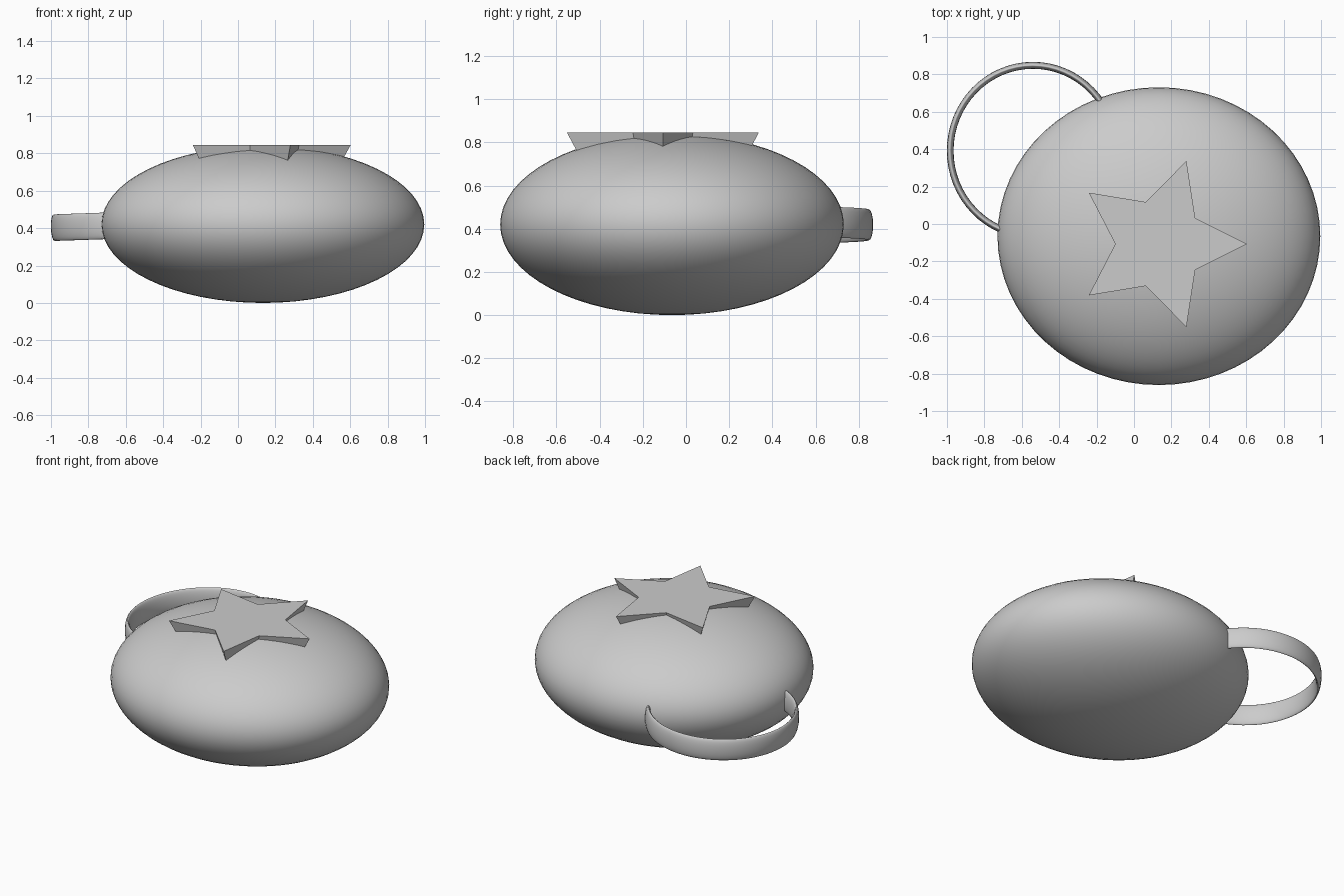
import bpy
import bmesh
from math import sin, cos, pi
from mathutils import Vector

if "Cube" in bpy.data.objects:
    bpy.data.objects.remove(bpy.data.objects["Cube"], do_unlink=True)

grey = bpy.data.materials.new("plain grey")
grey.use_nodes = True
colour = (0.6, 0.6, 0.6, 1)
grey.diffuse_color = colour
grey.node_tree.nodes["Principled BSDF"].inputs["Base Color"].default_value = colour


def finish(obj, name, smooth):
    obj.name = obj.data.name = name
    obj.data.materials.append(grey)
    if smooth:
        for face in obj.data.polygons:
            face.use_smooth = True


# Body: flattened smooth ellipsoid
bpy.ops.mesh.primitive_uv_sphere_add(segments=64, ring_count=32, radius=1,
                                     location=(0.133, -0.065, 0.42))
body = bpy.context.object
body.scale = (0.863, 0.796, 0.42)
finish(body, "body", True)

# Handle: slightly tilted ring, stretched into an upright band
bpy.ops.mesh.primitive_torus_add(major_segments=64, minor_segments=16,
                                 major_radius=0.443, minor_radius=0.018,
                                 location=(-0.54, 0.392, 0.418),
                                 rotation=(0, -0.035, 0))
handle = bpy.context.object
handle.scale = (1, 1.03, 3.95)
finish(handle, "handle", True)

# Star: flat-topped, tapering down into the body
center = Vector((0.136, -0.107, 0.845))
bm = bmesh.new()


def star_ring(scale, depth):
    ring = []
    for i in range(10):
        r = (0.236 if i % 2 else 0.467) * scale
        a = i * pi / 5
        ring.append(bm.verts.new(center + Vector((r * cos(a), r * sin(a), -depth))))
    return ring


top = star_ring(1, 0)
bottom = star_ring(0.7, 0.25)
bm.faces.new(top)
bm.faces.new(bottom[::-1])
for i in range(10):
    j = (i + 1) % 10
    bm.faces.new((top[i], bottom[i], bottom[j], top[j]))
bmesh.ops.recalc_face_normals(bm, faces=bm.faces)
mesh = bpy.data.meshes.new("star")
bm.to_mesh(mesh)
bm.free()
star = bpy.data.objects.new("star", mesh)
bpy.context.collection.objects.link(star)
finish(star, "star", False)
